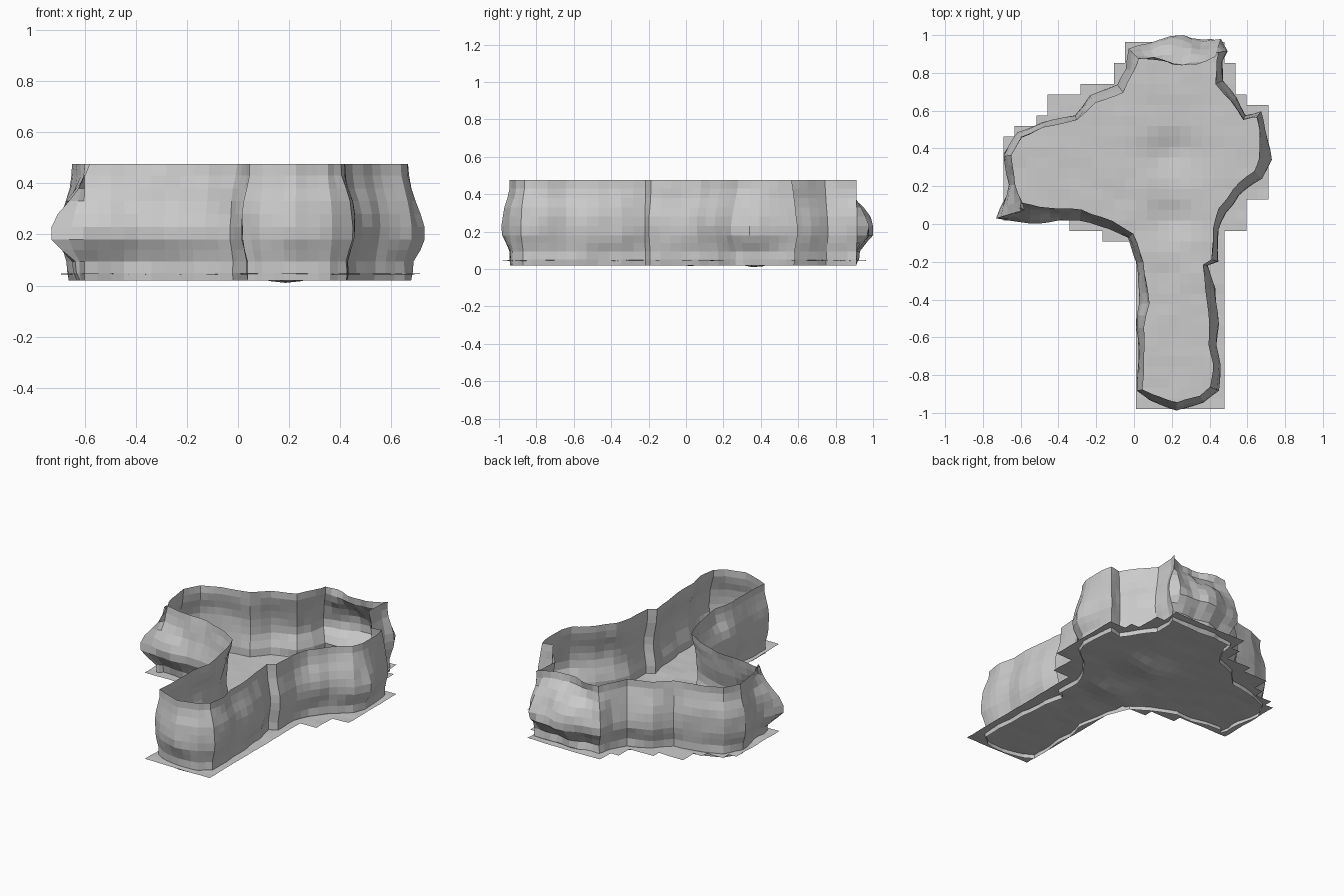
import bpy, bmesh, math
from mathutils import Vector, noise

if "Cube" in bpy.data.objects:
    bpy.data.objects.remove(bpy.data.objects["Cube"])

# Wall plan, clockwise: x, y of the widest bulge, and how far the rim leans inward
PLAN = [
    (-.04, .94, .08), (.13, .99, .11), (.26, 1.0, .13), (.46, .98, .10), (.50, .915, .05),
    (.47, .86, .03), (.475, .76, .04), (.545, .67, .04), (.595, .585, .04), (.68, .605, .05),
    (.705, .5, .04), (.73, .34, .06), (.68, .24, .05), (.56, .15, .045), (.50, .05, .06),
    (.455, -.03, .04), (.45, -.20, .04), (.395, -.22, .03), (.435, -.34, .045),
    (.455, -.53, .045), (.45, -.64, .05), (.46, -.74, .04), (.455, -.885, .045),
    (.37, -.95, .035), (.225, -.99, .05), (.08, -.94, .035), (.01, -.885, .03),
    (.02, -.69, .03), (.01, -.55, .04), (.02, -.42, .06), (.01, -.21, .04),
    (-.04, -.08, .04), (-.13, -.03, .04), (-.29, .015, .06), (-.39, .015, .06),
    (-.605, -.01, .12), (-.73, .03, .14), (-.67, .21, .04), (-.70, .37, .05),
    (-.62, .49, .035), (-.49, .545, .03), (-.315, .58, .03), (-.235, .68, .04),
    (-.09, .74, .05), (-.045, .82, .04)]

# Wall section: height, and lean (0 = bulge line, 1 = rim line)
SECTION = [(.02, .7), (.05, .6), (.095, .6), (.14, .3), (.18, .05), (.23, 0),
           (.28, .1), (.33, .35), (.38, .7), (.43, .95), (.475, 1.0)]


def make_object(name, bm):
    mesh = bpy.data.meshes.new(name)
    bm.to_mesh(mesh)
    bm.free()
    obj = bpy.data.objects.new(name, mesh)
    bpy.context.collection.objects.link(obj)
    return obj


# Finely divided plan: position plus inward lean vector
n = len(PLAN)
nodes = []
for i, (x, y, w) in enumerate(PLAN):
    a, b = PLAN[i - 1], PLAN[(i + 1) % n]
    inward = Vector((b[1] - a[1], a[0] - b[0], 0)).normalized()
    nodes.append((Vector((x, y, 0)), inward * w))
plan = []
for i in range(n):
    (p, v), (q, u) = nodes[i], nodes[(i + 1) % n]
    steps = max(1, round((q - p).length / .055))
    plan += [(p.lerp(q, k / steps), v.lerp(u, k / steps)) for k in range(steps)]

# Rock wall
bm = bmesh.new()
rings = []
for z, lean in SECTION:
    ring = []
    for p, v in plan:
        bump = .12 + .35 * noise.noise((p.x * 7, p.y * 7, z * 8))
        t = max(0, lean + bump)
        pos = p + v * t
        ring.append(bm.verts.new((pos.x, pos.y, z)))
    rings.append(ring)
for low, high in zip(rings, rings[1:]):
    for i in range(len(plan)):
        j = (i + 1) % len(plan)
        bm.faces.new((low[j], low[i], high[i], high[j]))
make_object("rock_wall", bm)

# Stepped floor: first row, last row, first column, last column
ROWS = [(0, 16, 0, 8), (16, 17, -3, 8), (17, 18, -6, 10), (18, 20, -12, 10),
        (20, 26, -12, 12), (26, 27, -11, 12), (27, 28, -9, 12), (28, 29, -8, 12),
        (29, 30, -8, 10), (30, 31, -5, 9), (31, 33, -2, 9), (33, 35, -1, 8)]
DX, DY = .0585, .0555


def floor_height(x, y):
    dip = .036 * math.exp(-((x - .2) / .13) ** 2 - ((y - .36) / .12) ** 2)
    dip += .03 * math.exp(-((x - .2) / .13) ** 2 - ((y - .03) / .10) ** 2)
    return max(0, .046 - dip + .006 * noise.noise((x * 6, y * 9, 3)))


bm = bmesh.new()
grid = {}


def floor_vert(c, r):
    if (c, r) not in grid:
        x, y = .01 + c * DX, -.98 + r * DY
        grid[c, r] = bm.verts.new((x, y, floor_height(x, y)))
    return grid[c, r]


for r0, r1, c0, c1 in ROWS:
    for r in range(r0, r1):
        for c in range(c0, c1):
            bm.faces.new([floor_vert(c, r), floor_vert(c + 1, r),
                          floor_vert(c + 1, r + 1), floor_vert(c, r + 1)])
make_object("cave_floor", bm)
